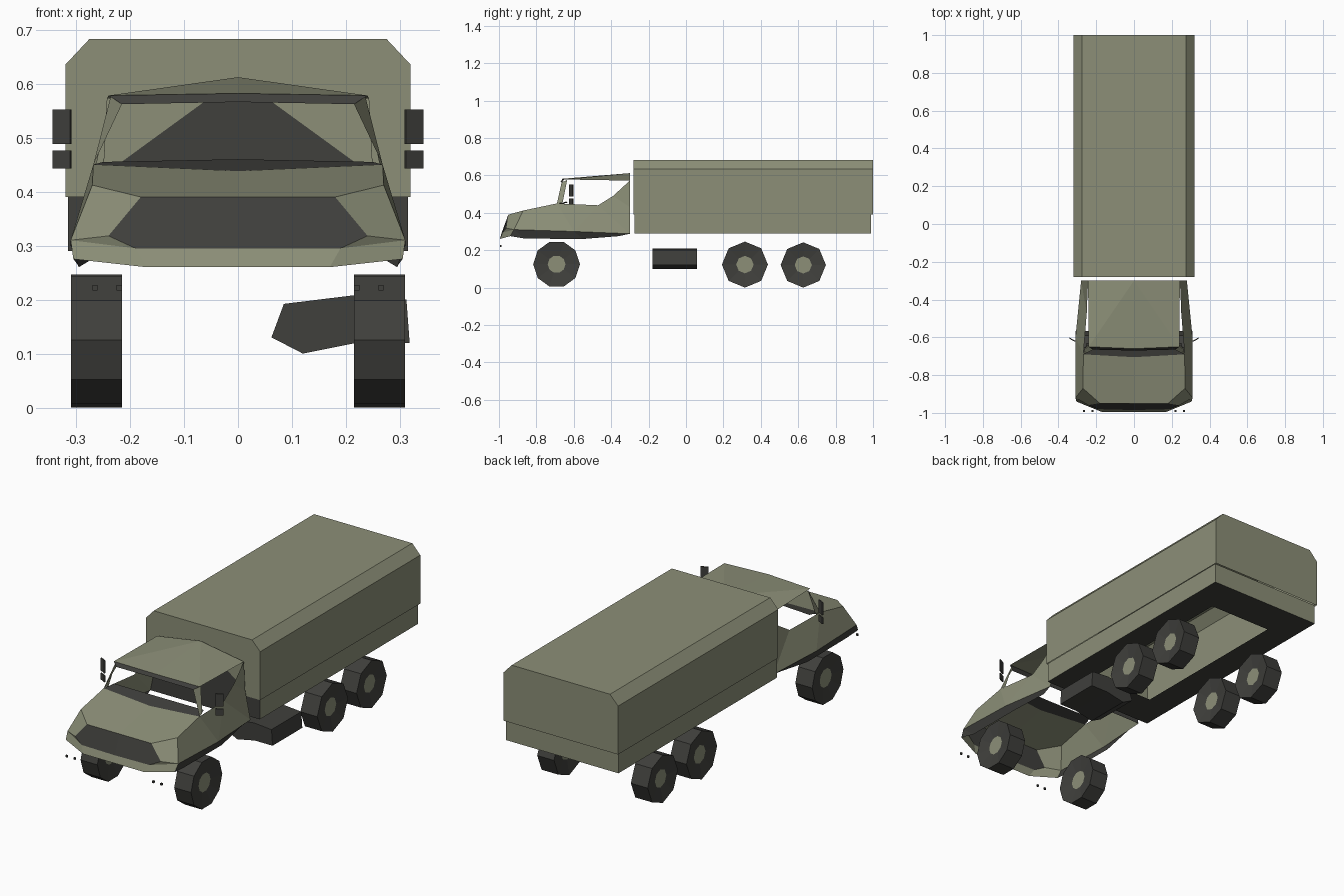
import bpy, bmesh, math
from mathutils import Matrix

cube = bpy.data.objects.get("Cube")
if cube:
    bpy.data.objects.remove(cube, do_unlink=True)


def material(name, rgb):
    m = bpy.data.materials.new(name)
    m.use_nodes = True
    m.diffuse_color = (*rgb, 1)
    m.node_tree.nodes["Principled BSDF"].inputs["Base Color"].default_value = (*rgb, 1)
    return m


OLIVE = material("olive_paint", (0.262, 0.275, 0.187))
DARK = material("dark_rubber", (0.05, 0.05, 0.045))


def finish(name, bm, mats):
    bmesh.ops.recalc_face_normals(bm, faces=bm.faces[:])
    me = bpy.data.meshes.new(name)
    bm.to_mesh(me)
    bm.free()
    for m in mats:
        me.materials.append(m)
    ob = bpy.data.objects.new(name, me)
    bpy.context.collection.objects.link(ob)
    return ob


def prism(name, profile, y0, y1, mat, open_bottom=False):
    """Extrude an x-z profile along y."""
    bm = bmesh.new()
    face = bm.faces.new([bm.verts.new((x, y0, z)) for x, z in profile])
    out = bmesh.ops.extrude_face_region(bm, geom=[face])["geom"]
    for v in out:
        if isinstance(v, bmesh.types.BMVert):
            v.co.y = y1
    bmesh.ops.recalc_face_normals(bm, faces=bm.faces[:])
    if open_bottom:
        bmesh.ops.delete(bm, geom=[f for f in bm.faces if f.normal.z < -0.5], context="FACES")
    return finish(name, bm, [mat])


def panels(name, points, faces, mat):
    """Build sheet panels from named points and mirror them across x."""
    bm = bmesh.new()
    used = {}
    for f in faces:
        for k in f.split():
            if k not in used:
                used[k] = bm.verts.new(points[k])
        bm.faces.new([used[k] for k in f.split()])
    ob = finish(name, bm, [mat])
    mod = ob.modifiers.new("mirror", "MIRROR")
    mod.use_clip = True
    return ob


# Cargo cover: hollow, with chamfered roof edges
half = [(0.32, 0.39), (0.32, 0.635), (0.275, 0.683)]
prism("cargo_cover", half + [(-x, z) for x, z in reversed(half)], -0.28, 1.0, OLIVE,
      open_bottom=True)

# Cargo bed: side walls and a dark floor frame around an opening
bm = bmesh.new()
rings = []
for x, y0, y1, z in ((0.315, -0.276, 0.99, 0.392), (0.315, -0.276, 0.99, 0.29),
                     (0.175, -0.09, 0.8, 0.29)):
    rings.append([bm.verts.new(c) for c in ((-x, y0, z), (x, y0, z), (x, y1, z), (-x, y1, z))])
for level, (a, b) in enumerate(zip(rings, rings[1:])):
    for i in range(4):
        j = (i + 1) % 4
        f = bm.faces.new((a[i], a[j], b[j], b[i]))
        f.material_index = 1 if level == 1 or i == 0 else 0
finish("cargo_bed", bm, [OLIVE, DARK])

# Cab corner points, left half
P = dict(
    low_mid=(0, -0.995, 0.26), low=(0.17, -0.995, 0.26), low_out=(0.305, -0.94, 0.275),
    bump_mid=(0, -0.985, 0.295), bump=(0.19, -0.98, 0.295), bump_out=(0.31, -0.92, 0.31),
    grille=(0.24, -0.96, 0.318), nose=(0.18, -0.95, 0.39), nose_mid=(0, -0.95, 0.39),
    fender=(0.27, -0.87, 0.412), scuttle=(0.268, -0.69, 0.45), scuttle_mid=(0, -0.705, 0.438),
    dash=(0.25, -0.63, 0.455), dash_mid=(0, -0.64, 0.46),
    belt=(0.25, -0.47, 0.44), quarter=(0.247, -0.39, 0.49), rear_top=(0.243, -0.30, 0.572),
    rear_belt=(0.25, -0.30, 0.43), rear_low=(0.28, -0.30, 0.288), rear_mid=(0, -0.30, 0.288),
    sill=(0.31, -0.60, 0.30), skirt_front=(0.295, -0.86, 0.262),
    skirt_mid=(0.295, -0.55, 0.26), skirt_rear=(0.27, -0.36, 0.275),
    roof=(0.24, -0.65, 0.578), roof_mid=(0, -0.66, 0.582), apex=(0, -0.30, 0.612),
    visor=(0.215, -0.665, 0.562), visor_mid=(0, -0.67, 0.566),
    pillar=(0.262, -0.66, 0.452), pillar_top=(0.236, -0.635, 0.576),
)

# Cab shell, open underneath and at the windows
panels("cab_body", P, [
    "low_mid low bump bump_mid", "low low_out bump_out bump", "bump bump_out grille",
    "grille bump_out fender nose",
    "nose_mid nose fender scuttle scuttle_mid",
    "bump_out sill scuttle fender", "sill belt scuttle", "sill rear_low belt",
    "belt rear_low rear_belt quarter", "quarter rear_belt rear_top",
], OLIVE)
panels("cab_roof", P, ["roof_mid roof apex", "roof rear_top apex"], OLIVE)
panels("rear_quarter", P, ["apex rear_top rear_belt"], OLIVE)
panels("windscreen_pillar", P, ["scuttle pillar pillar_top visor"], OLIVE)
panels("grille_panel", P, ["bump_mid bump grille nose nose_mid"], DARK)
panels("sun_visor", P, ["visor_mid visor roof roof_mid"], DARK)
panels("dashboard", P, ["scuttle_mid scuttle dash dash_mid"], DARK)
panels("cab_rear_wall", P, ["apex rear_belt rear_low rear_mid"], DARK)
panels("lower_skirt", P, ["bump_out skirt_front skirt_mid sill",
                          "sill skirt_mid skirt_rear rear_low",
                          "low_out skirt_front bump_out"], DARK)


def block(name, centre, size, turn=0.0):
    """Small dark box turned about the vertical."""
    bm = bmesh.new()
    bmesh.ops.create_cube(bm, size=1, matrix=Matrix.Translation(centre)
                          @ Matrix.Rotation(turn, 4, "Z") @ Matrix.Diagonal((*size, 1)))
    finish(name, bm, [DARK])


# Door mirrors (a tall and a short plate) and small tow pins on each side
for side, sx in (("left", 1), ("right", -1)):
    for kind, z0, z1 in (("main", 0.488, 0.552), ("lower", 0.443, 0.476)):
        block(f"{kind}_mirror_{side}", (sx * 0.326, -0.613, (z0 + z1) / 2),
              (0.036, 0.006, z1 - z0), sx * 0.5)
    for kind, x in (("inner", 0.22), ("outer", 0.265)):
        block(f"{kind}_tow_pin_{side}", (sx * x, -0.99, 0.222), (0.01, 0.008, 0.01))

# Wheels with painted hubs on both faces
axles = (("front", -0.692, 0.125, 10), ("middle", 0.315, 0.123, 8), ("rear", 0.627, 0.121, 8))
for axle, y, r, sides in axles:
    for side, sx in (("left", 1), ("right", -1)):
        bm = bmesh.new()
        bmesh.ops.create_cone(bm, cap_ends=True, segments=sides, radius1=r, radius2=r, depth=0.094,
                              matrix=Matrix.Translation((sx * 0.262, y, r))
                              @ Matrix.Rotation(math.pi / 2, 4, "Y"))
        caps = [f for f in bm.faces if len(f.verts) > 4]
        bmesh.ops.inset_individual(bm, faces=caps, thickness=r * 0.62, depth=-0.012)
        for f in caps:
            f.material_index = 1
        finish(f"{axle}_wheel_{side}", bm, [DARK, OLIVE])

# Fuel tank on the left side
prism("fuel_tank", [(0.062, 0.13), (0.12, 0.1), (0.22, 0.12), (0.318, 0.12),
                    (0.312, 0.2), (0.215, 0.208), (0.085, 0.192)], -0.178, 0.06, DARK)
